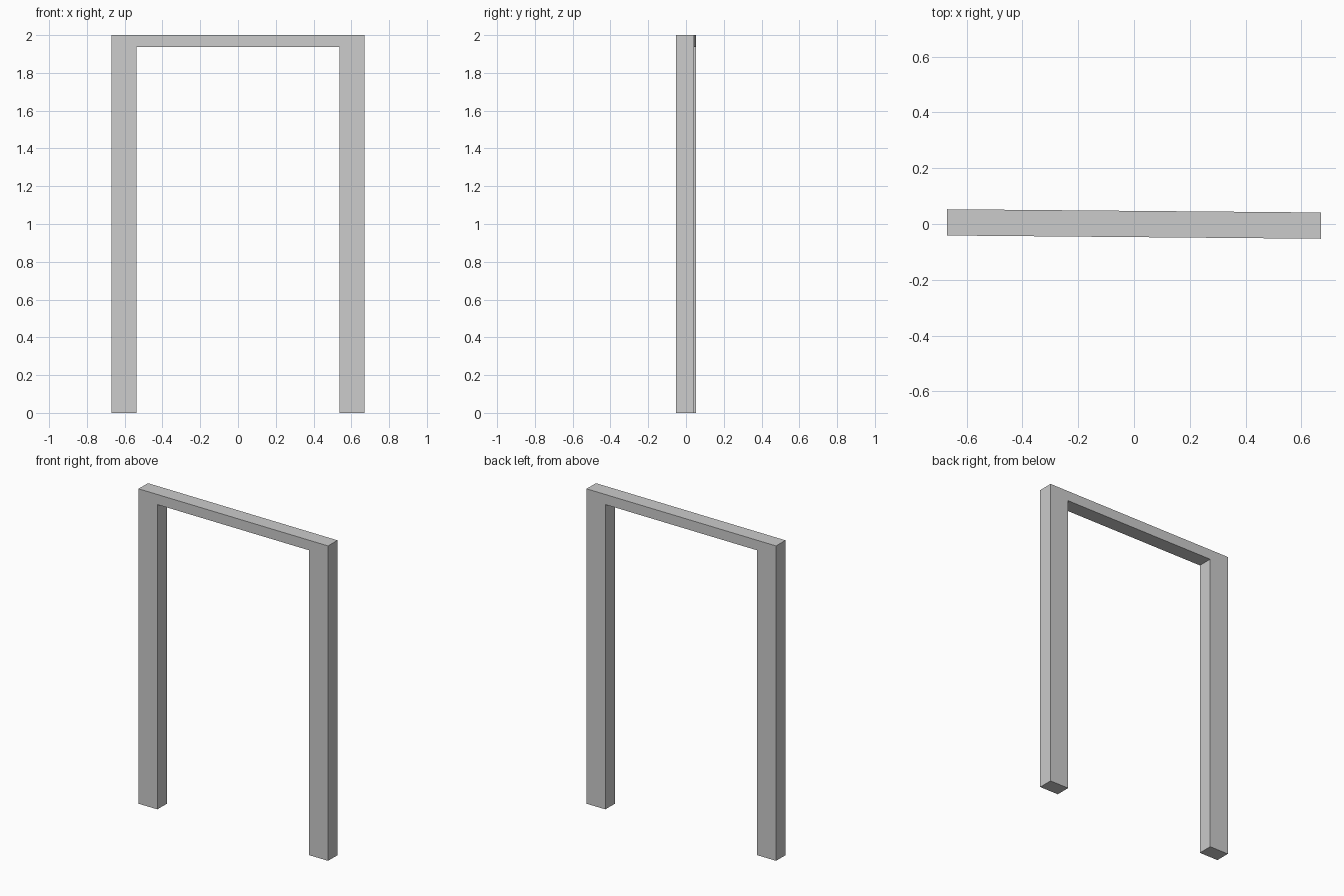
import bpy, bmesh, math

if "Cube" in bpy.data.objects:
    bpy.data.objects.remove(bpy.data.objects["Cube"])

HALF_W, INNER_W = 0.67, 0.537
HEIGHT, BEAM_Z = 2.0, 1.936
DEPTH = 0.094
TURN = math.radians(-0.5)

# U-shaped outline, mirrored from its right half
right = [(INNER_W, BEAM_Z), (INNER_W, 0), (HALF_W, 0), (HALF_W, HEIGHT)]
outline = right + [(-x, z) for x, z in reversed(right)]

# Door frame: outline extruded through its depth
bm = bmesh.new()
face = bm.faces.new([bm.verts.new((x, -DEPTH / 2, z)) for x, z in outline])
ext = bmesh.ops.extrude_face_region(bm, geom=[face], use_keep_orig=True)
moved = [g for g in ext["geom"] if isinstance(g, bmesh.types.BMVert)]
bmesh.ops.translate(bm, verts=moved, vec=(0, DEPTH, 0))
bmesh.ops.recalc_face_normals(bm, faces=bm.faces)

mesh = bpy.data.meshes.new("door_frame")
bm.to_mesh(mesh)
bm.free()
frame = bpy.data.objects.new("door_frame", mesh)
bpy.context.collection.objects.link(frame)

# The frame stands very slightly turned
frame.rotation_euler.z = TURN
